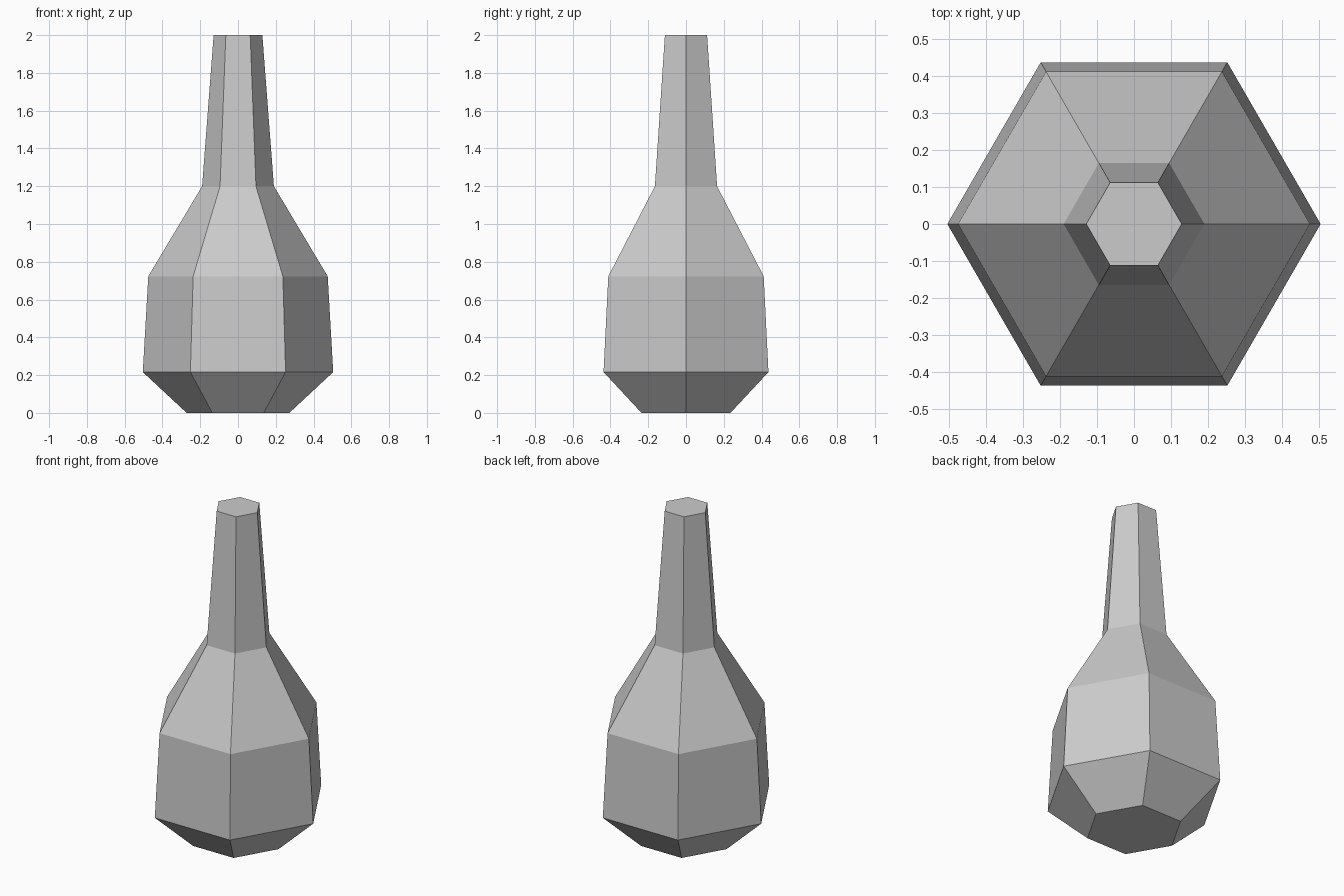
import bpy, bmesh
from math import cos, sin, tau

if "Cube" in bpy.data.objects:
    bpy.data.objects.remove(bpy.data.objects["Cube"])

SIDES = 6
# (radius, height) rings from base to neck tip
PROFILE = [(0.272, 0.0), (0.504, 0.216), (0.475, 0.723), (0.19, 1.2), (0.129, 2.0)]

bm = bmesh.new()
rings = [[bm.verts.new((r * cos(tau * i / SIDES), r * sin(tau * i / SIDES), z))
          for i in range(SIDES)] for r, z in PROFILE]

# Side walls
for low, high in zip(rings, rings[1:]):
    for i in range(SIDES):
        j = (i + 1) % SIDES
        bm.faces.new((low[i], low[j], high[j], high[i]))

# Base and tip caps
bm.faces.new(rings[0][::-1])
bm.faces.new(rings[-1])

mesh = bpy.data.meshes.new("bottle")
bm.to_mesh(mesh)
bm.free()
bottle = bpy.data.objects.new("bottle", mesh)
bpy.context.collection.objects.link(bottle)
